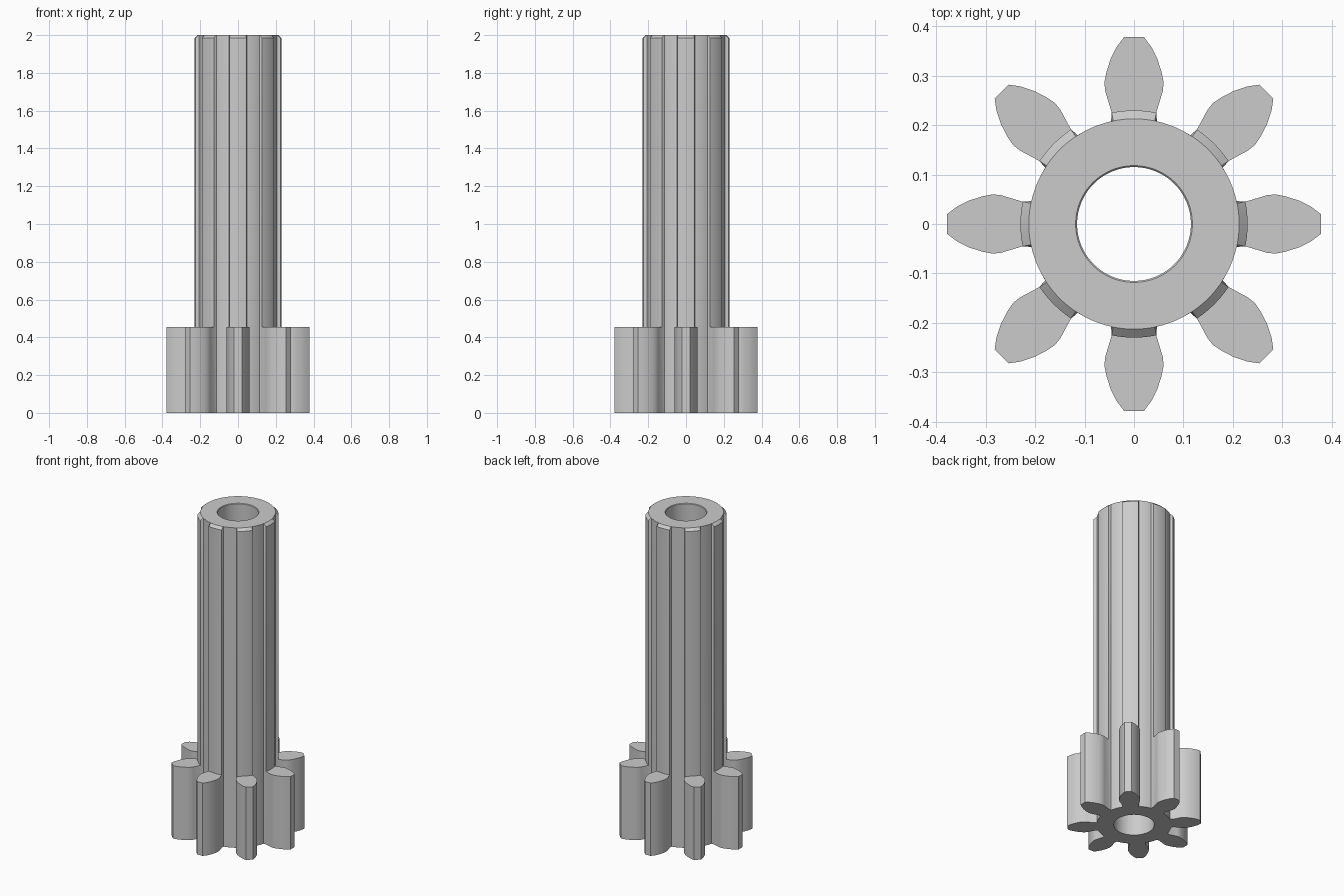
import bpy
import bmesh
from math import sin, cos, radians, hypot, atan2, tau

cube = bpy.data.objects.get("Cube")
if cube:
    bpy.data.objects.remove(cube, do_unlink=True)

TEETH = 8
ROOT, SPLINE, BORE = 0.2125, 0.2295, 0.115
GEAR_TOP, TOP, BEVEL = 0.455, 2.0, 0.015

# Half of one tooth, from root to tip: (sideways, outward)
half = [(0.0465, 0.2074), (0.045, 0.225), (0.058, 0.268), (0.06, 0.286),
        (0.056, 0.306), (0.0475, 0.333), (0.035, 0.358), (0.02, 0.378)]
tooth = half + [(-s, r) for s, r in reversed(half)]

# Spline rib on the shaft, with the same number of points as a tooth
corner = atan2(*half[1])
steps = len(tooth) - 3
rib = [half[0]]
for i in range(steps + 1):
    a = corner * (1 - 2 * i / steps)
    rib.append((SPLINE * sin(a), SPLINE * cos(a)))
rib.append(tooth[-1])
tooth[1], tooth[-2] = rib[1], rib[-2]

# Round valley between neighbouring teeth
edge = atan2(*half[0])
valley = []
for i in range(1, 8):
    a = -edge - (tau / TEETH - 2 * edge) * i / 8
    valley.append((ROOT * sin(a), ROOT * cos(a)))


def around(sector):
    """Repeat one sector outline all the way round."""
    pts = []
    for k in range(TEETH):
        a = tau * k / TEETH
        pts += [(r * sin(a) + s * cos(a), r * cos(a) - s * sin(a))
                for s, r in reversed(sector)]
    return pts


def limit(pts, radius, exact=False):
    """Pull points in to a radius, or set them exactly on it."""
    out = []
    for x, y in pts:
        d = hypot(x, y)
        f = radius / d if exact or d > radius else 1
        out.append((x * f, y * f))
    return out


gear = around(tooth + valley)
shaft = around(rib + valley)
bore = limit(shaft, BORE, True)
bore_rim = limit(shaft, BORE + 0.003, True)

# Closed stack of rings: underside, gear, shaft, bevelled end and bore
rings = [(bore, 0), (shaft, 0), (gear, 0), (gear, GEAR_TOP), (shaft, GEAR_TOP),
         (shaft, TOP - BEVEL), (limit(shaft, ROOT), TOP),
         (bore_rim, TOP), (bore, TOP - 0.003)]

bm = bmesh.new()
loops = [[bm.verts.new((x, y, z)) for x, y in pts] for pts, z in rings]
count = len(gear)
for lower, upper in zip(loops, loops[1:] + loops[:1]):
    for i in range(count):
        j = (i + 1) % count
        bm.faces.new((lower[i], lower[j], upper[j], upper[i]))
bmesh.ops.remove_doubles(bm, verts=bm.verts, dist=0.00005)
bmesh.ops.recalc_face_normals(bm, faces=bm.faces)
mesh = bpy.data.meshes.new("pinion_shaft")
bm.to_mesh(mesh)
bm.free()

# Plain grey metal
grey = bpy.data.materials.new("grey_metal")
grey.use_nodes = True
colour = (0.6, 0.6, 0.6, 1)
grey.diffuse_color = colour
grey.node_tree.nodes["Principled BSDF"].inputs["Base Color"].default_value = colour
mesh.materials.append(grey)

pinion = bpy.data.objects.new("pinion_shaft", mesh)
bpy.context.collection.objects.link(pinion)
bpy.ops.object.select_all(action="DESELECT")
pinion.select_set(True)
bpy.context.view_layer.objects.active = pinion
bpy.ops.object.shade_smooth_by_angle(angle=radians(25))
